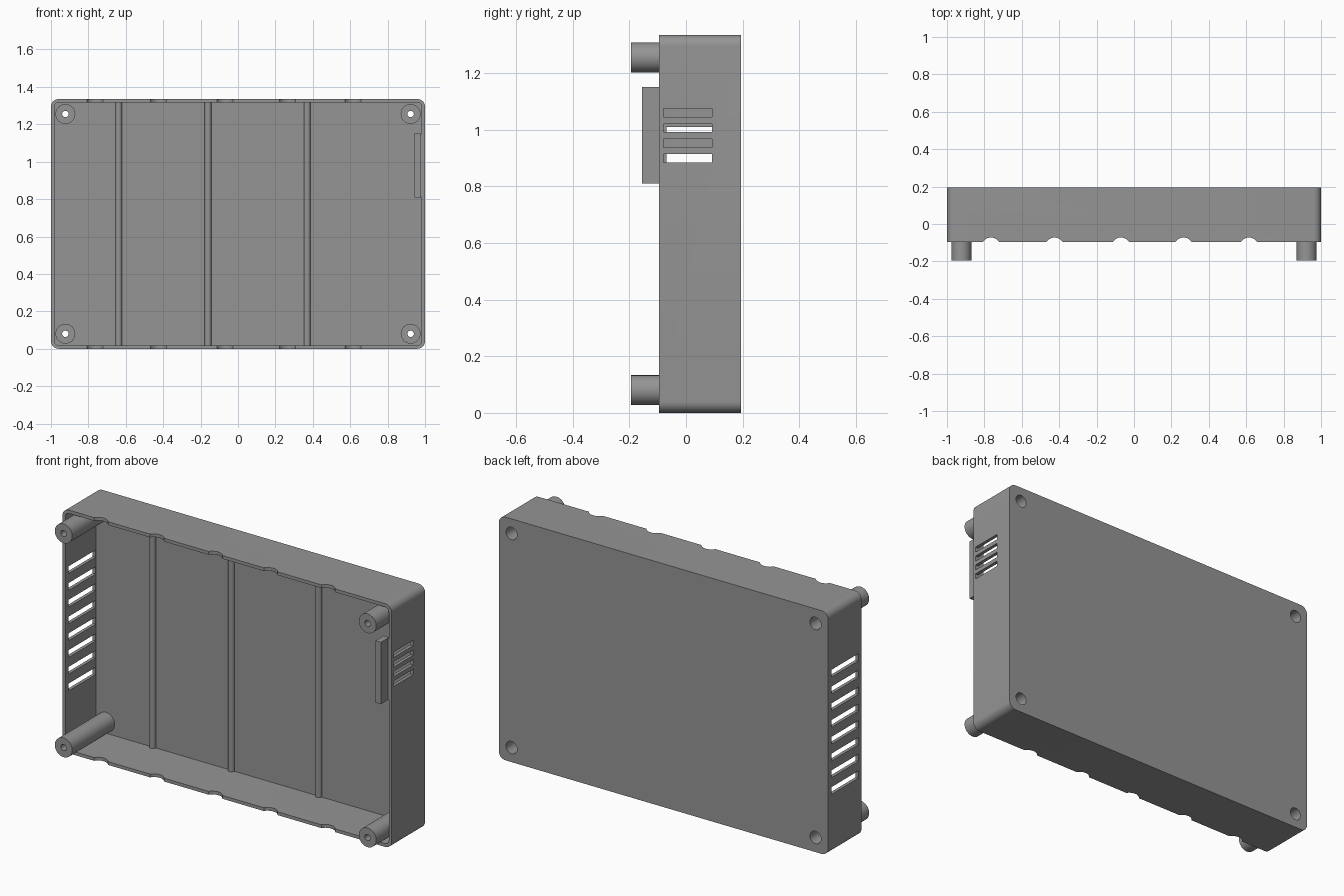
import bpy, bmesh, math
from mathutils import Matrix, Vector

if "Cube" in bpy.data.objects:
    bpy.data.objects.remove(bpy.data.objects["Cube"])

W, H = 1.0, 1.335            # half width, full height
FRONT, BACK = -0.095, 0.195  # shell depth range
FLOOR = 0.173                # inner face of the back panel
T = 0.018                    # wall thickness

grey = bpy.data.materials.new("warm grey plastic")
grey.diffuse_color = (0.3, 0.3, 0.3, 1)
grey.use_nodes = True
grey.node_tree.nodes["Principled BSDF"].inputs["Base Color"].default_value = grey.diffuse_color


def finish(bm, name):
    bmesh.ops.recalc_face_normals(bm, faces=bm.faces[:])
    me = bpy.data.meshes.new(name)
    bm.to_mesh(me)
    bm.free()
    me.materials.append(grey)
    ob = bpy.data.objects.new(name, me)
    bpy.context.collection.objects.link(ob)
    return ob


def add_box(bm, x0, x1, y0, y1, z0, z1):
    m = Matrix.Translation(((x0 + x1) / 2, (y0 + y1) / 2, (z0 + z1) / 2))
    bmesh.ops.create_cube(bm, size=1, matrix=m @ Matrix.Diagonal((x1 - x0, y1 - y0, z1 - z0, 1)))


def add_rod(bm, x, z, r, y0, y1, seg=32):
    m = Matrix.Translation((x, (y0 + y1) / 2, z)) @ Matrix.Rotation(math.pi / 2, 4, 'X')
    bmesh.ops.create_cone(bm, cap_ends=True, segments=seg, radius1=r, radius2=r,
                          depth=y1 - y0, matrix=m)


def add_upright(bm, x, y, r, z0, z1, seg=32):
    m = Matrix.Translation((x, y, (z0 + z1) / 2))
    bmesh.ops.create_cone(bm, cap_ends=True, segments=seg, radius1=r, radius2=r,
                          depth=z1 - z0, matrix=m)


def rounded_block(name, inset, r, y0, y1):
    """Rounded rectangle in x/z, extruded along y."""
    bm = bmesh.new()
    hx, hz = W - inset - r, H / 2 - inset - r
    verts = []
    for i, (sx, sz) in enumerate([(1, 1), (-1, 1), (-1, -1), (1, -1)]):
        for k in range(9):
            a = math.pi / 2 * (i + k / 8)
            verts.append(bm.verts.new((sx * hx + r * math.cos(a), y0,
                                       H / 2 + sz * hz + r * math.sin(a))))
    face = bm.faces.new(verts)
    ext = bmesh.ops.extrude_face_region(bm, geom=[face])
    bmesh.ops.translate(bm, vec=Vector((0, y1 - y0, 0)),
                        verts=[g for g in ext["geom"] if isinstance(g, bmesh.types.BMVert)])
    return finish(bm, name)


def combine(target, other, op):
    mod = target.modifiers.new(op, 'BOOLEAN')
    mod.operation, mod.solver, mod.object = op, 'EXACT', other
    bpy.context.view_layer.objects.active = target
    bpy.ops.object.modifier_apply(modifier=mod.name)
    bpy.data.objects.remove(other)


# Hollow case, open at the front
case = rounded_block("case", 0, 0.04, FRONT, BACK)
combine(case, rounded_block("cavity", T, 0.024, FRONT - 0.1, FLOOR), 'DIFFERENCE')

# Corner screw posts
corners = [(sx * 0.923, z) for sx in (-1, 1) for z in (0.08, H - 0.08)]
bm = bmesh.new()
for x, z in corners:
    add_rod(bm, x, z, 0.053, -0.195, FLOOR + 0.01)
combine(case, finish(bm, "posts"), 'UNION')

# Screw holes and wider head recesses at the back
for r, y0 in ((0.017, -0.3), (0.034, 0.12)):
    bm = bmesh.new()
    for x, z in corners:
        add_rod(bm, x, z, r, y0, 0.3)
    combine(case, finish(bm, "holes"), 'DIFFERENCE')

# Vent slots: eight on the left wall, four on the right
bm = bmesh.new()
for i in range(8):
    z = 0.99 - i * 0.092
    add_box(bm, -1.1, -0.975, -0.068, 0.168, z - 0.02, z + 0.02)
for i in range(4):
    z = 1.059 - i * 0.053
    add_box(bm, 0.98 - 0.002, 1.1, -0.08, 0.092, z - 0.015, z + 0.015)
combine(case, finish(bm, "slots"), 'DIFFERENCE')

# Shallow cable notches in the top and bottom rims
bm = bmesh.new()
for x in (-0.765, -0.425, -0.07, 0.265, 0.615):
    for z0, z1 in ((-0.1, T + 0.005), (H - T - 0.005, H + 0.1)):
        add_upright(bm, x, -0.122, 0.05, z0, z1)
combine(case, finish(bm, "notches"), 'DIFFERENCE')

# Slim rounded ribs on the inside of the back panel
bm = bmesh.new()
for x in (-0.638, -0.16, 0.37):
    add_upright(bm, x, FLOOR, 0.018, T - 0.005, H - T + 0.005, 16)
ribs = finish(bm, "back_ribs")

# Locking tab at the right rim, with a root joining it to the wall
bm = bmesh.new()
add_box(bm, 0.943, 0.976, -0.155, -0.082, 0.81, 1.15)
add_box(bm, 0.97, 0.985, -0.094, -0.083, 0.812, 1.148)
tab = finish(bm, "locking_tab")

for ob in (case, ribs):
    bpy.ops.object.select_all(action='DESELECT')
    ob.select_set(True)
    bpy.context.view_layer.objects.active = ob
    bpy.ops.object.shade_smooth_by_angle(angle=math.radians(30))
